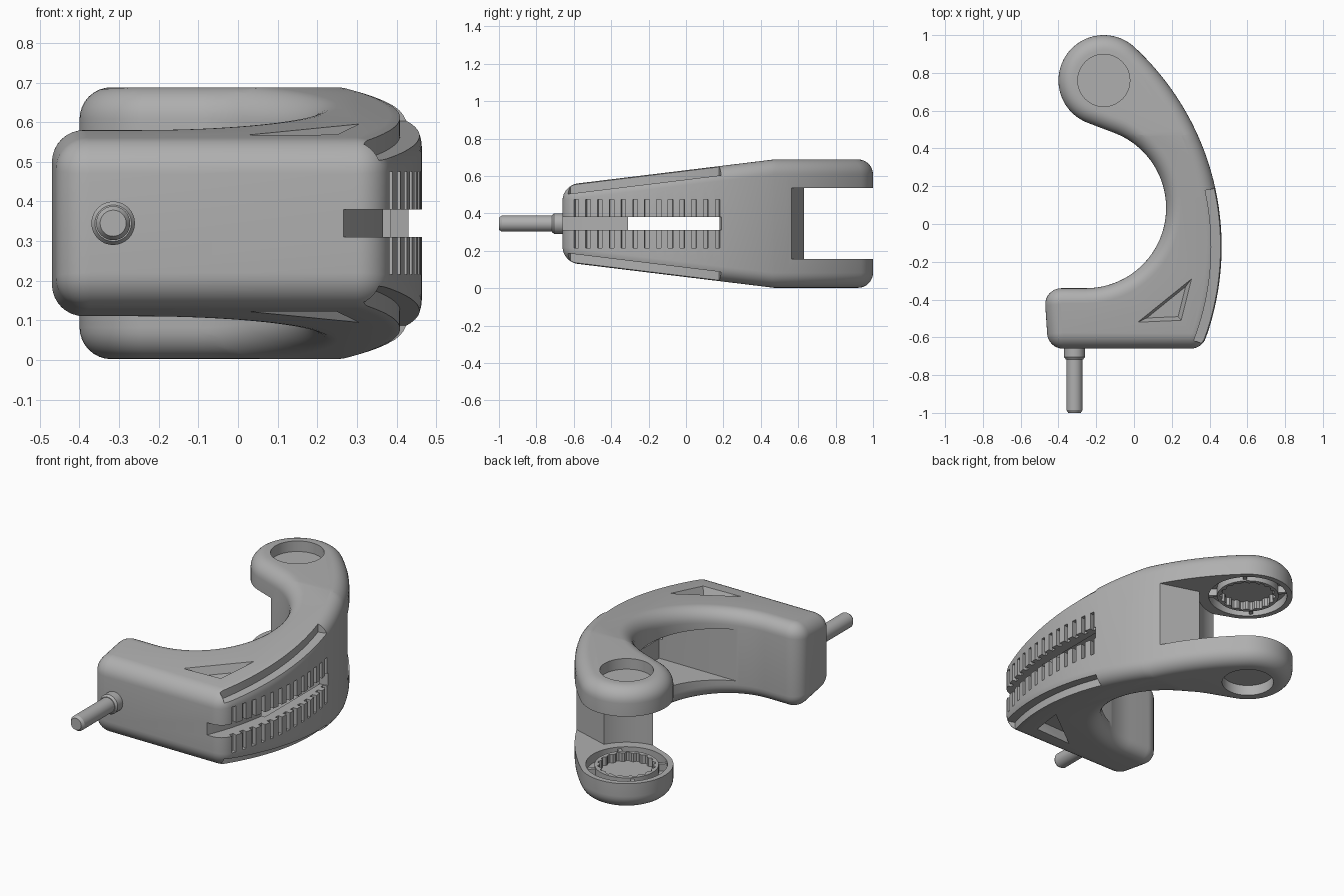
import bpy, bmesh
from math import sin, cos, asin, radians, pi
from mathutils import Vector

if "Cube" in bpy.data.objects:
    bpy.data.objects.remove(bpy.data.objects["Cube"])

HALF, MID, FILLET = 0.343, 0.345, 0.08   # half height, mid height, edge radius
EYE = (-0.16, 0.76)                      # centre of the fork ends
BACK = (-0.976, -0.12, 1.44)             # big arc of the outer side

grey = bpy.data.materials.new("matte_grey")
grey.use_nodes = True
colour = (0.43, 0.43, 0.43, 1)
grey.diffuse_color = colour
grey.node_tree.nodes["Principled BSDF"].inputs["Base Color"].default_value = colour


def arc(cx, cy, r, a0, a1, n=12):
    angles = [radians(a0 + (a1 - a0) * i / n) for i in range(n + 1)]
    return [(cx + r * cos(a), cy + r * sin(a)) for a in angles]


def outline(d):
    """Plan outline, moved inward by d."""
    c = 0.085 - d
    return (arc(0.30, -0.575, c, -90, -19.6, 8)
            + arc(*BACK[:2], BACK[2] - d, -19.6, 47.2, 40)[1:]
            + arc(*EYE, 0.24 - d, 47.2, 248, 40)[1:]
            + arc(-0.255, 0.085, 0.425 + d, 68, -90, 40)
            + arc(-0.385, -0.425, c, 90, 184, 8)
            + arc(-0.375, -0.575, c, 184, 270, 8))


def band(d0, d1, a0, a1, n=24):
    """Strip following the outer side between two depths."""
    x, y, r = BACK
    return arc(x, y, r - d0, a0, a1, n) + arc(x, y, r - d1, a1, a0, n)


def loft(bm, rings, loop=False):
    rows = [[bm.verts.new(p) for p in ring] for ring in rings]
    n = len(rows[0])
    for a, b in zip(rows, rows[1:] + (rows[:1] if loop else [])):
        for i in range(n):
            j = (i + 1) % n
            bm.faces.new((a[i], a[j], b[j], b[i]))
    if not loop:
        bm.faces.new(rows[0][::-1])
        bm.faces.new(rows[-1])


def flat(pts, z):
    return [(x, y, z) for x, y in pts]


def prism(bm, pts, z0, z1):
    loft(bm, [flat(pts, z0), flat(pts, z1)])


def rect(x0, y0, x1, y1):
    return [(x0, y0), (x1, y0), (x1, y1), (x0, y1)]


def taper(bm):
    """Slope top and bottom toward the front."""
    for v in bm.verts:
        drop = 0.122 * max(0, 0.47 - v.co.y)
        v.co.z -= drop if v.co.z > 0 else -drop


def finish(name, bm):
    bmesh.ops.recalc_face_normals(bm, faces=bm.faces)
    bmesh.ops.translate(bm, verts=bm.verts, vec=(0, 0, MID))
    mesh = bpy.data.meshes.new(name)
    bm.to_mesh(mesh)
    bm.free()
    mesh.materials.append(grey)
    ob = bpy.data.objects.new(name, mesh)
    bpy.context.collection.objects.link(ob)
    return ob


def cut(ob, bm):
    cutter = finish("cutter", bm)
    cutter.hide_render = True
    mod = ob.modifiers.new("cut", "BOOLEAN")
    mod.operation, mod.solver, mod.object = "DIFFERENCE", "EXACT", cutter
    bpy.context.view_layer.update()
    dg = bpy.context.evaluated_depsgraph_get()
    ob.data = bpy.data.meshes.new_from_object(ob.evaluated_get(dg))
    ob.modifiers.clear()
    bpy.data.objects.remove(cutter)


def smooth(ob):
    bpy.ops.object.select_all(action="DESELECT")
    ob.select_set(True)
    bpy.context.view_layer.objects.active = ob
    bpy.ops.object.shade_smooth_by_angle(angle=radians(30))


# Curved handle with rounded rims
bm = bmesh.new()
upper = [(FILLET * (1 - cos(t)), HALF - FILLET * (1 - sin(t)))
         for t in (i * pi / 16 for i in range(9))]
loft(bm, [flat(outline(d), -z) for d, z in reversed(upper)]
     + [flat(outline(d), z) for d, z in upper])
bmesh.ops.bisect_plane(bm, geom=bm.verts[:] + bm.edges[:] + bm.faces[:],
                       plane_co=(0, 0.47, 0), plane_no=(0, 1, 0))
taper(bm)
handle = finish("handle", bm)

# Gap between the fork arms
bm = bmesh.new()
gap = ([(0.6, 0.47)] + arc(*EYE, 0.265, -29, -125, 20)
       + [(-0.6, 0.5), (-0.6, 1.2), (0.6, 1.2)])
prism(bm, gap, -0.19, 0.19)
cut(handle, bm)

# Pocket in the inner curve, and the slot along the outer side
bm = bmesh.new()
prism(bm, rect(-0.2, -0.31, 0.385, 0.19), -0.145, 0.145)
cut(handle, bm)
bm = bmesh.new()
prism(bm, band(0.085, -0.06, -30, 12.4), -0.035, 0.035)
cut(handle, bm)

# Grip grooves
bm = bmesh.new()
for i in range(13):
    a = asin((-0.587 + 0.063 * i - BACK[1]) / BACK[2]) * 180 / pi
    prism(bm, band(0.025, -0.04, a - 0.5, a + 0.5, 1), -0.13, 0.13)
cut(handle, bm)

for s in (1, -1):
    # Stepped ledge along the outer rim
    bm = bmesh.new()
    prism(bm, band(0.055, -0.05, -21, 12.4), s * (HALF - 0.05), s * (HALF + 0.1))
    taper(bm)
    cut(handle, bm)

    # Triangular recess with sloping sides
    bm = bmesh.new()
    rim = [Vector(p) for p in ((0.02, -0.52), (0.25, -0.51), (0.305, -0.29))]
    mid = sum(rim, Vector((0, 0))) / 3
    rings = [flat([mid + (p - mid) * k for p in rim], s * (HALF + h))
             for k, h in ((0.72, -0.045), (1, 0), (1, 0.06))]
    loft(bm, rings)
    taper(bm)
    cut(handle, bm)

    # Round recesses on both faces of each fork end
    for r, z0, z1 in ((0.138, HALF - 0.06, HALF + 0.1), (0.21, 0.18, 0.24)):
        bm = bmesh.new()
        prism(bm, arc(*EYE, r, 0, 352.5, 47), s * z0, s * z1)
        cut(handle, bm)
smooth(handle)

# Toothed hub rings and spokes inside the fork ends
for s, side in ((1, "upper"), (-1, "lower")):
    bm = bmesh.new()
    outer = arc(*EYE, 0.165, 0, 355, 71)
    inner = []
    for i, (x, y) in enumerate(outer):
        k = (0.15 if i % 4 < 2 else 0.138) / 0.165
        inner.append((EYE[0] + (x - EYE[0]) * k, EYE[1] + (y - EYE[1]) * k))
    loft(bm, [flat(outer, s * 0.245), flat(outer, s * 0.192),
              flat(inner, s * 0.192), flat(inner, s * 0.245)], loop=True)
    smooth(finish(side + "_hub_ring", bm))
    bm = bmesh.new()
    for q in range(4):
        a = radians(45 + 90 * q)
        u, v = Vector((cos(a), sin(a))), Vector((-sin(a), cos(a))) * 0.01
        c = Vector(EYE)
        p, e = c + u * 0.16, c + u * 0.215
        prism(bm, [p - v, e - v, e + v, p + v], s * 0.2, s * 0.245)
    finish(side + "_hub_spokes", bm)


# Pin and its collar at the front
def pin(name, profile):
    bm = bmesh.new()
    loft(bm, [[(x, y, z) for x, z in arc(-0.315, 0, r, 0, 348.75, 31)]
              for r, y in profile])
    smooth(finish(name, bm))


pin("pin", [(0.043, -0.62), (0.043, -0.985), (0.033, -1.0)])
pin("pin_collar", [(0.055, -0.62), (0.055, -0.705), (0.046, -0.717)])
